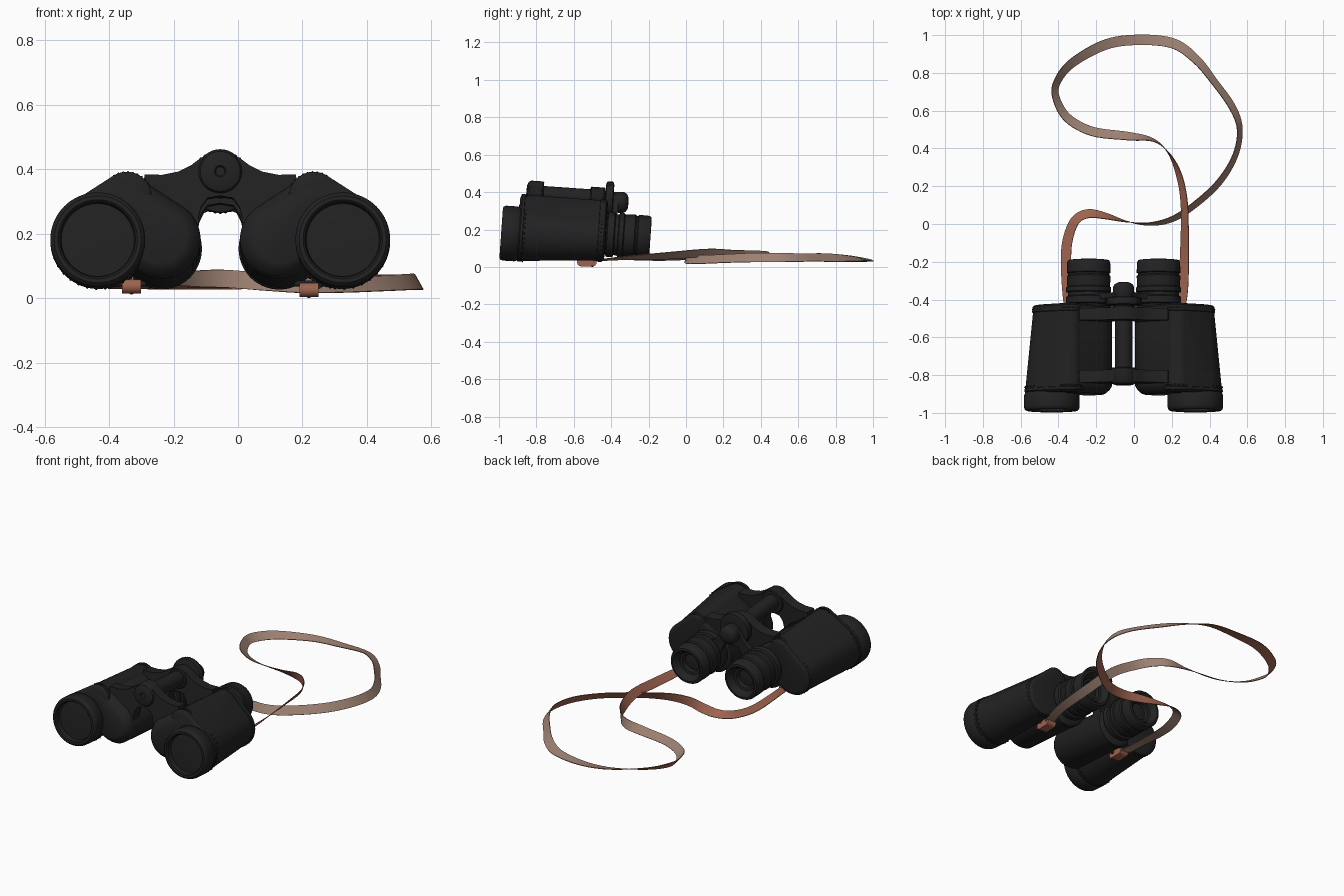
import bpy, bmesh, math
from mathutils import Matrix, Vector

if "Cube" in bpy.data.objects:
    bpy.data.objects.remove(bpy.data.objects["Cube"])

CX = -0.055          # centre line of the binoculars
PIVOT = Vector((0, -0.6, 0.2))
TILT = (Matrix.Translation(PIVOT) @ Matrix.Rotation(math.radians(-4), 4, 'X')
        @ Matrix.Translation(-PIVOT))


def material(name, rgb):
    m = bpy.data.materials.new(name)
    m.diffuse_color = (*rgb, 1)
    m.use_nodes = True
    m.node_tree.nodes["Principled BSDF"].inputs["Base Color"].default_value = m.diffuse_color
    return m


BLACK = material("matte black", (0.016, 0.016, 0.016))
LEATHER = material("red brown leather", (0.34, 0.125, 0.078))
SUEDE = material("grey brown leather back", (0.34, 0.22, 0.17))


def finish(name, bm, mats, tilt=True, angle=35):
    bmesh.ops.recalc_face_normals(bm, faces=bm.faces)
    me = bpy.data.meshes.new(name)
    bm.to_mesh(me)
    bm.free()
    if tilt:
        me.transform(TILT)
    for m in mats:
        me.materials.append(m)
    ob = bpy.data.objects.new(name, me)
    bpy.context.collection.objects.link(ob)
    bpy.ops.object.select_all(action='DESELECT')
    ob.select_set(True)
    bpy.context.view_layer.objects.active = ob
    bpy.ops.object.shade_smooth_by_angle(angle=math.radians(angle))
    return ob


def loft(name, sections, mats=(BLACK,), tilt=True):
    """Skin a list of closed sections and cap both ends."""
    bm = bmesh.new()
    rings = [[bm.verts.new(p) for p in s] for s in sections]
    n = len(rings[0])
    for a, b in zip(rings, rings[1:]):
        for i in range(n):
            bm.faces.new((a[i], a[(i + 1) % n], b[(i + 1) % n], b[i]))
    bm.faces.new(rings[0])
    bm.faces.new(rings[-1])
    return finish(name, bm, mats, tilt)


def circle(d, y, z, r, n=48, tooth=0):
    return [(CX + d + (r - tooth * (i % 2)) * math.cos(2 * math.pi * i / n), y,
             z + (r - tooth * (i % 2)) * math.sin(2 * math.pi * i / n)) for i in range(n)]


def lathe(name, d, z, profile, n=48):
    return loft(name, [circle(d, y, z, r, n) for y, r in profile])


def hull(circles, y, s, grow=0.0, n=64):
    """Outline wrapped around circles (offset, height, radius), mirrored by s."""
    pts = []
    for i in range(n):
        a = 2 * math.pi * (i + 0.5) / n
        u, v = math.cos(a), math.sin(a)
        d, z, r = max(circles, key=lambda c: c[0] * u + c[1] * v + c[2])
        pts.append((CX + s * (d + (r + grow) * u), y, z + (r + grow) * v))
    return pts


def outer(y, s, grow):
    """Outer housing section, tapering from front to back."""
    t = (y + 0.88) / 0.45
    front = [(0.378, 0.155, 0.143), (0.29, 0.295, 0.073)]
    rear = [(0.358, 0.165, 0.118), (0.285, 0.30, 0.066)]
    mix = [tuple(p + (q - p) * t for p, q in zip(a, b)) for a, b in zip(front, rear)]
    return hull(mix, y, s, grow)


def plate(name, pts, y0, y1):
    """Symmetrical plate from a half outline, with softened rims."""
    full = [(CX + d, z) for d, z in pts] + [(CX - d, z) for d, z in reversed(pts) if d]
    return loft(name, [[(x, y, z) for x, z in full] for y in (y0, y1)])


INNER = [(0.183, 0.163, 0.122), (0.275, 0.285, 0.07)]
for s, side in ((-1, "left"), (1, "right")):
    # prism housings with raised end rims
    loft(side + "_outer_housing", [outer(y, s, g) for y, g in (
        (-0.897, -0.02), (-0.89, 0.0), (-0.885, 0.004), (-0.872, 0.004), (-0.87, 0),
        (-0.468, 0), (-0.466, 0.005), (-0.438, 0.005), (-0.43, -0.003), (-0.427, -0.02))])
    loft(side + "_inner_housing", [hull(INNER, y, s, g) for y, g in (
        (-0.9, -0.045), (-0.893, -0.03), (-0.875, -0.012), (-0.855, 0), (-0.468, 0),
        (-0.466, 0.004), (-0.442, 0.004), (-0.434, -0.004), (-0.43, -0.02))])
    # cover rivets
    bm = bmesh.new()
    for y in (-0.862, -0.452):
        for p in outer(y, s, 0.003)[::2]:
            bmesh.ops.create_icosphere(bm, subdivisions=1, radius=0.005,
                                       matrix=Matrix.Translation(p))
    finish(side + "_rivets", bm, (BLACK,))
    # objective barrel with sunken lens
    lathe(side + "_objective", s * 0.38, 0.155, (
        (-0.87, 0.135), (-0.9, 0.144), (-0.905, 0.147), (-0.968, 0.147), (-0.98, 0.143),
        (-0.986, 0.135), (-0.986, 0.123), (-0.98, 0.117), (-0.955, 0.113),
        (-0.958, 0.07), (-0.96, 0.02)), 64)
    # eyepiece with grooves and hollow cup
    lathe(side + "_eyepiece", s * 0.185, 0.187, (
        (-0.45, 0.10), (-0.425, 0.108), (-0.42, 0.12), (-0.385, 0.12), (-0.38, 0.109),
        (-0.362, 0.109), (-0.358, 0.119), (-0.335, 0.119), (-0.33, 0.113), (-0.275, 0.116),
        (-0.268, 0.109), (-0.26, 0.109), (-0.256, 0.116), (-0.2, 0.114), (-0.19, 0.108),
        (-0.188, 0.095), (-0.194, 0.085), (-0.225, 0.07), (-0.228, 0.055), (-0.25, 0.05),
        (-0.245, 0.01)))
    # lug under the housing that holds the strap
    px = -0.33 if s < 0 else 0.22
    bm = bmesh.new()
    bmesh.ops.create_cone(bm, cap_ends=True, segments=16, radius1=0.01, radius2=0.01, depth=0.09,
                          matrix=Matrix.Translation((px, -0.55, 0.045)) @ Matrix.Rotation(math.pi / 2, 4, 'Y'))
    finish(side + "_strap_lug", bm, (BLACK,), False)
    # folded strap end
    ez = 0.036 if s < 0 else 0.025
    ring = []
    for i in range(24):
        a = 2 * math.pi * i / 24
        off = 0.03 if math.cos(a) > 0 else -0.03
        ring.append((-0.53 + off + 0.022 * math.cos(a), ez + 0.022 * math.sin(a)))
    loft(side + "_strap_end", [[(px + w, y, z) for y, z in ring] for w in (-0.029, 0.029)],
         (LEATHER,), False)
    # strap stud
    bm = bmesh.new()
    bmesh.ops.create_uvsphere(bm, u_segments=12, v_segments=8, radius=0.01,
                              matrix=Matrix.Translation((px, -0.5, ez - 0.015)))
    finish(side + "_strap_stud", bm, (LEATHER,), False)

# hinge bridges
BRIDGE = [(0, 0.435), (0.03, 0.43), (0.06, 0.418), (0.09, 0.395), (0.13, 0.375), (0.18, 0.365),
          (0.235, 0.366), (0.24, 0.3), (0.2, 0.2), (0.12, 0.14), (0.066, 0.18), (0.068, 0.23),
          (0.06, 0.265), (0.04, 0.293), (0, 0.30)]
plate("front_bridge", BRIDGE, -0.85, -0.785)
plate("rear_bridge", BRIDGE, -0.52, -0.455)
# arm carrying the eyepieces
plate("eyepiece_arm", [(0, 0.415), (0.04, 0.4), (0.07, 0.34), (0.12, 0.29), (0.2, 0.27),
                       (0.25, 0.2), (0.2, 0.12), (0.12, 0.15), (0.08, 0.22), (0.05, 0.28),
                       (0, 0.30)], -0.4, -0.372)

# central hinge
lathe("hinge_rod", 0, 0.375, ((-0.84, 0.046), (-0.42, 0.046)))
lathe("hinge_cap", 0, 0.375, ((-0.775, 0.066), (-0.78, 0.07), (-0.845, 0.07), (-0.858, 0.062),
                              (-0.865, 0.045), (-0.867, 0.018), (-0.86, 0.014), (-0.86, 0.003)))
lathe("rear_hinge_collar", 0, 0.375, ((-0.525, 0.055), (-0.52, 0.06), (-0.45, 0.06), (-0.445, 0.055)))
loft("focus_wheel", [circle(0, y, 0.372, r, 72, t) for y, r, t in (
    (-0.444, 0.08, 0), (-0.44, 0.094, 0), (-0.436, 0.098, 0.004), (-0.408, 0.098, 0.004),
    (-0.404, 0.094, 0), (-0.4, 0.08, 0))])
lathe("rear_knob", 0, 0.362, ((-0.4, 0.05), (-0.375, 0.056), (-0.345, 0.056), (-0.33, 0.048),
                              (-0.32, 0.03), (-0.318, 0.005)))

# strap path: x, y, z, twist in degrees
PATH = [(-.33, -.5, .03, 0), (-.35, -.38, .04, 0), (-.36, -.2, .04, -10), (-.35, -.08, .045, -20),
        (-.31, .02, .055, -30), (-.24, .055, .06, -35), (-.15, .042, .06, -55),
        (-.04, .013, .06, -85), (.08, 0, .05, -105), (.2, .025, .04, -120), (.32, .1, .04, -125),
        (.45, .22, .045, -125), (.535, .36, .05, -120), (.56, .5, .05, -120),
        (.52, .62, .05, -130), (.42, .76, .05, -130), (.33, .87, .045, -145),
        (.21, .955, .04, -165), (.03, .975, .03, -180), (-.15, .95, .035, -195),
        (-.33, .85, .045, -215), (-.41, .745, .05, -230), (-.41, .66, .05, -228),
        (-.35, .56, .045, -215), (-.22, .49, .045, -210), (-.03, .465, .05, -220),
        (.1, .445, .055, -255), (.18, .38, .06, -275), (.235, .27, .065, -300),
        (.265, .12, .075, -310), (.268, -.1, .06, -320), (.258, -.36, .045, -345),
        (.225, -.5, .03, -360)]


def smooth_path(pts, steps=6):
    p = [Vector(q) for q in (pts[0], *pts, pts[-1])]
    out = []
    for a, b, c, d in zip(p, p[1:], p[2:], p[3:]):
        for k in range(steps):
            t = k / steps
            out.append(0.5 * (2 * b + (c - a) * t + (2 * a - 5 * b + 4 * c - d) * t * t
                              + (3 * b - a - 3 * c + d) * t ** 3))
    return out + [p[-1]]


# twisted strap, leather on one side and suede on the other
path = smooth_path(PATH)
sections = []
for i, q in enumerate(path):
    t = (path[min(i + 1, len(path) - 1)] - path[max(i - 1, 0)]).to_3d()
    n = Vector((-t.y, t.x, 0)).normalized()
    f = math.radians(q[3])
    w = (n * math.cos(f) + Vector((0, 0, math.sin(f)))) * 0.0275
    m = (-n * math.sin(f) + Vector((0, 0, math.cos(f)))) * 0.002
    c = q.to_3d()
    sections.append([c - w + m, c + w + m, c + w - m, c - w - m])
strap = loft("neck_strap", sections, (LEATHER, SUEDE), False)
for i, poly in enumerate(strap.data.polygons):
    poly.material_index = 1 if i % 4 == 2 and i < len(strap.data.polygons) - 2 else 0
